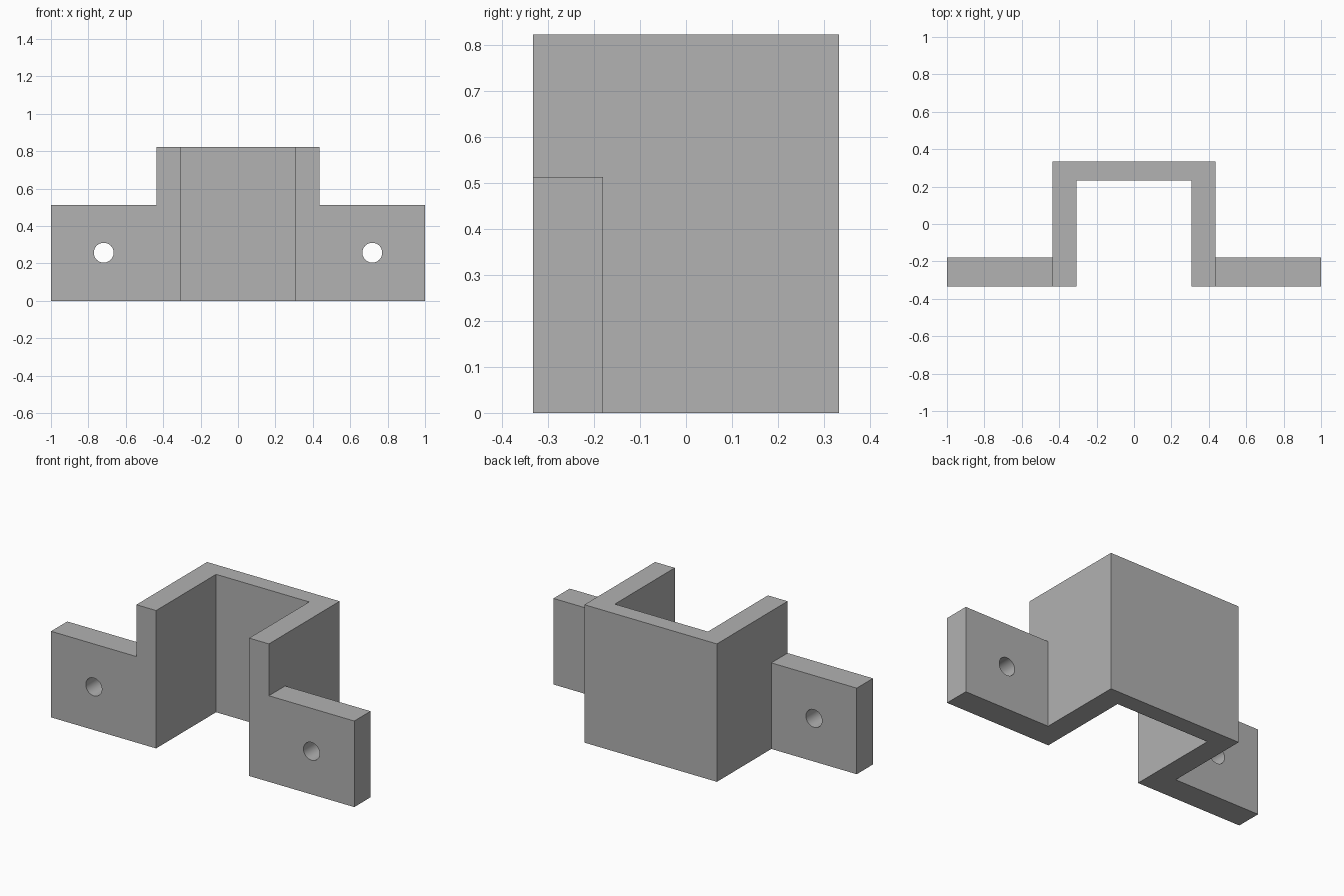
import bpy
import bmesh
import math
from mathutils import Matrix

cube = bpy.data.objects.get("Cube")
if cube:
    bpy.data.objects.remove(cube, do_unlink=True)

# Main dimensions
OUTER, INNER = 0.437, 0.307
FRONT, BACK = -0.333, 0.333
INNER_BACK, TAB_BACK = 0.232, -0.18
HEIGHT, TAB_HEIGHT = 0.822, 0.513
HOLE_X, HOLE_Z, HOLE_RADIUS = 0.718, 0.257, 0.053

grey = bpy.data.materials.new("plain grey")
grey.use_nodes = True
grey.diffuse_color = (0.445, 0.445, 0.445, 1)
grey.node_tree.nodes["Principled BSDF"].inputs["Base Color"].default_value = grey.diffuse_color


def make_object(name, bm):
    bmesh.ops.recalc_face_normals(bm, faces=bm.faces)
    mesh = bpy.data.meshes.new(name)
    bm.to_mesh(mesh)
    bm.free()
    mesh.materials.append(grey)
    obj = bpy.data.objects.new(name, mesh)
    bpy.context.collection.objects.link(obj)
    return obj


def prism(name, outline, height):
    """Extrude a plan outline upward from the ground."""
    bm = bmesh.new()
    face = bm.faces.new([bm.verts.new((x, y, 0)) for x, y in outline])
    grown = bmesh.ops.extrude_face_region(bm, geom=[face])["geom"]
    verts = [v for v in grown if isinstance(v, bmesh.types.BMVert)]
    bmesh.ops.translate(bm, verts=verts, vec=(0, 0, height))
    return make_object(name, bm)


def combine(target, tool, operation):
    mod = target.modifiers.new(tool.name, 'BOOLEAN')
    mod.operation, mod.solver, mod.object = operation, 'EXACT', tool
    bpy.context.view_layer.objects.active = target
    bpy.ops.object.modifier_apply(modifier=mod.name)
    bpy.data.objects.remove(tool, do_unlink=True)


# U-shaped channel, open at the front
half = [(INNER, INNER_BACK), (INNER, FRONT), (OUTER, FRONT), (OUTER, BACK)]
bracket = prism("bracket", half + [(-x, y) for x, y in reversed(half)], HEIGHT)

# Side tabs, each with a screw hole
for side, label in ((1, "left"), (-1, "right")):
    root = side * (OUTER - 0.05)
    tab = prism(label + "_tab", [(root, FRONT), (side, FRONT),
                                 (side, TAB_BACK), (root, TAB_BACK)], TAB_HEIGHT)
    combine(bracket, tab, 'UNION')

    bm = bmesh.new()
    place = Matrix.Translation((side * HOLE_X, (FRONT + TAB_BACK) / 2, HOLE_Z))
    bmesh.ops.create_cone(bm, cap_ends=True, segments=48, radius1=HOLE_RADIUS,
                          radius2=HOLE_RADIUS, depth=0.4,
                          matrix=place @ Matrix.Rotation(math.pi / 2, 4, 'X'))
    hole = make_object(label + "_hole_cutter", bm)
    hole.hide_render = True
    combine(bracket, hole, 'DIFFERENCE')

# Smooth hole walls, crisp edges elsewhere
bpy.ops.object.select_all(action='DESELECT')
bracket.select_set(True)
bpy.context.view_layer.objects.active = bracket
bpy.ops.object.shade_smooth_by_angle(angle=math.radians(30))
